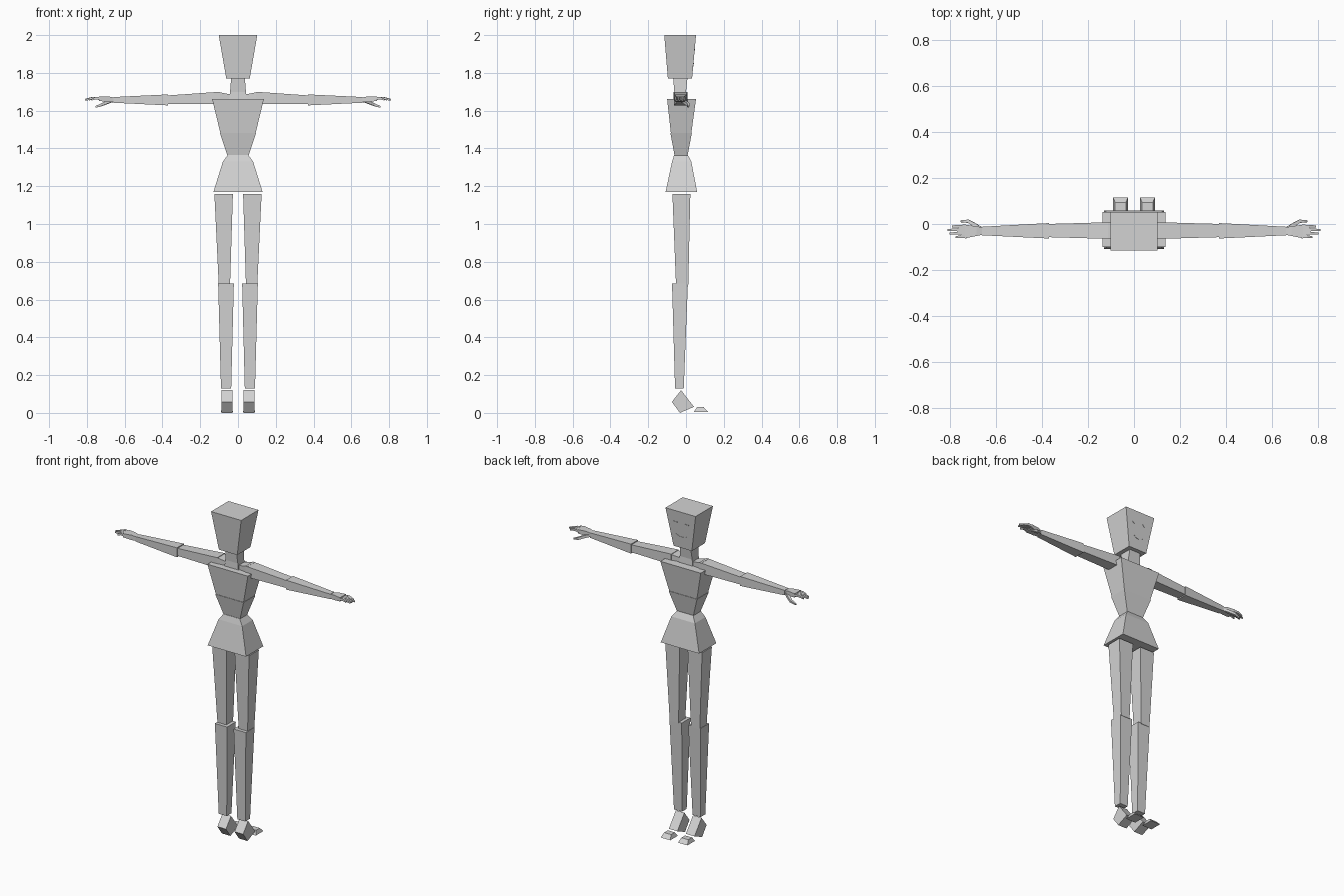
import bpy, bmesh
from mathutils import Vector

if "Cube" in bpy.data.objects:
    bpy.data.objects.remove(bpy.data.objects["Cube"])

grey = bpy.data.materials.new("plain grey")
grey.diffuse_color = (0.65, 0.65, 0.65, 1)
grey.use_nodes = True
grey.node_tree.nodes["Principled BSDF"].inputs["Base Color"].default_value = grey.diffuse_color


def loft(name, rings, mirror=False):
    """Skin a chain of four-cornered rings; optionally add the mirrored twin."""
    for side, sign in (("", 1), ("_left", -1)) if mirror else (("", 1),):
        bm = bmesh.new()
        vs = [[bm.verts.new((x * sign, y, z)) for x, y, z in r] for r in rings]
        for a, b in zip(vs, vs[1:]):
            for i in range(len(a)):
                j = (i + 1) % len(a)
                bm.faces.new((a[i], a[j], b[j], b[i]))
        bm.faces.new(vs[0])
        bm.faces.new(vs[-1])
        bmesh.ops.recalc_face_normals(bm, faces=bm.faces)
        me = bpy.data.meshes.new(name + side)
        bm.to_mesh(me)
        bm.free()
        me.materials.append(grey)
        bpy.context.collection.objects.link(bpy.data.objects.new(name + side, me))


def level(z, x0, x1, y0, y1):
    return [(x0, y0, z), (x1, y0, z), (x1, y1, z), (x0, y1, z)]


def slice_x(x, y0, y1, z0, z1):
    return [(x, y0, z0), (x, y1, z0), (x, y1, z1), (x, y0, z1)]


def beam(name, points, sizes):
    """Square tapering bar through points, used for the digits."""
    pts = [Vector(p) for p in points]
    side = (pts[-1] - pts[0]).cross(Vector((0, 0, 1))).normalized()
    up = side.cross(pts[-1] - pts[0]).normalized()
    loft(name, [[p + (side * a + up * b) * s for a, b in ((-1, -1), (1, -1), (1, 1), (-1, 1))]
                for p, s in zip(pts, sizes)], True)


# Head, neck and torso
loft("head", [level(1.77, -.062, .062, -.096, .032), level(2, -.102, .102, -.115, .053)])
loft("neck", [level(1.64, -.05, .05, -.065, .005), level(1.70, -.042, .042, -.062, .0),
              level(1.775, -.036, .036, -.068, .008)])
loft("chest", [level(1.48, -.093, .093, -.08, .028), level(1.662, -.137, .137, -.1, .053)])
loft("abdomen", [level(1.36, -.055, .055, -.06, .008), level(1.483, -.096, .096, -.083, .031)])
loft("waist", [level(1.33, -.08, .08, -.074, .028), level(1.365, -.055, .055, -.063, .01)])
loft("pelvis", [level(1.17, -.13, .13, -.108, .059), level(1.33, -.08, .08, -.074, .028)])

# Legs
loft("thigh", [level(.68, .042, .102, -.053, .012), level(1.16, .027, .125, -.072, .023)], True)
loft("shin", [level(.13, .036, .09, -.058, -.012), level(.685, .022, .105, -.074, .01)], True)

# Raised heel blocks and separate toe pieces
foot = [(-.026, .12), (.042, .032), (-.032, 0), (-.075, .058)]
loft("foot", [[(x, y, z) for y, z in foot] for x in (.029, .087)], True)
loft("toes", [level(.006, .026, .091, .042, .116), level(.03, .035, .082, .058, .094)], True)

# Arms
loft("collar", [slice_x(.035, -.055, -.005, 1.64, 1.685), slice_x(.11, -.064, .008, 1.635, 1.70)], True)
loft("upper_arm", [slice_x(.095, -.065, .008, 1.635, 1.70), slice_x(.38, -.057, 0, 1.635, 1.68)], True)
loft("forearm", [slice_x(.37, -.063, .004, 1.628, 1.686), slice_x(.66, -.049, -.012, 1.642, 1.672)], True)

# Hands
loft("palm", [slice_x(.655, -.046, -.015, 1.645, 1.669), slice_x(.685, -.052, -.01, 1.645, 1.675),
              slice_x(.735, -.062, -.003, 1.652, 1.675)], True)
for name, y, tip in (("index_finger", -.010, .79), ("middle_finger", -.025, .81),
                     ("ring_finger", -.040, .802), ("little_finger", -.055, .775)):
    beam(name, [(.73, y, 1.664), ((.73 + tip) / 2, y, 1.667), (tip, y * 1.05, 1.658)], (.007, .0065, .004))
beam("thumb", [(.665, -.02, 1.652), (.69, -.005, 1.645), (.72, .012, 1.632), (.753, .012, 1.62)],
     (.007, .008, .007, .004))


# Facial features: thin curved plates on the sloping rear-facing side of the head
def face_mark(name, cx, cz, half, sag, thick):
    rings = []
    for i in range(7):
        t = i / 3 - 1
        z = cz + sag * t * t
        h = thick * (1.15 - abs(t))
        rings.append([(cx + half * t, .032 + .021 * (zz - 1.77) / .23 + d, zz)
                      for zz, d in ((z - h, -.002), (z + h, -.002), (z + h, .002), (z - h, .002))])
    loft(name, rings)


for cx, name in ((.038, "right_eye"), (-.038, "left_eye")):
    face_mark(name, cx, 1.925, .014, .007, .005)
face_mark("mouth", 0, 1.838, .038, .015, .004)
